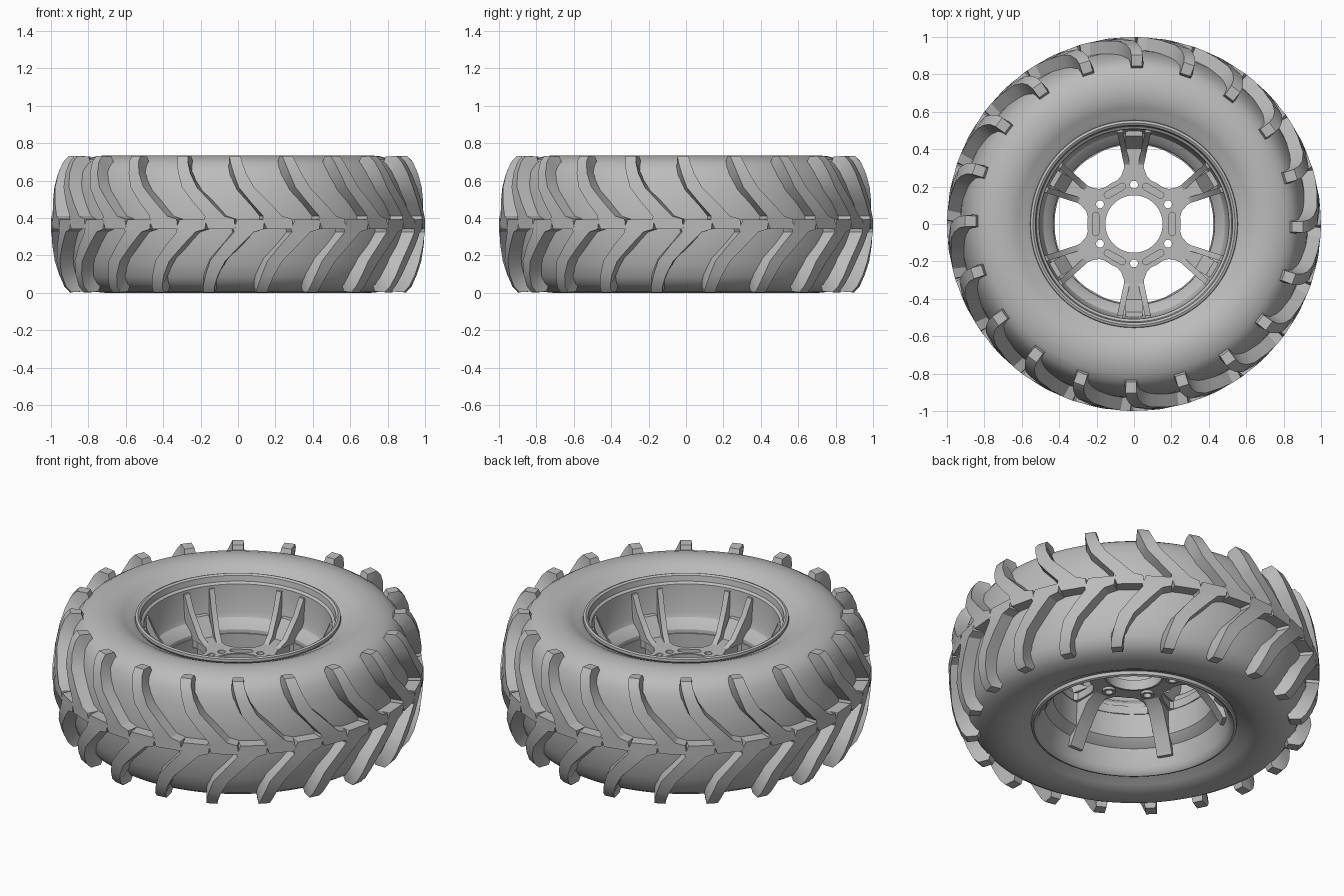
import bpy, bmesh
from math import sin, cos, pi, radians
from mathutils import Matrix

if "Cube" in bpy.data.objects:
    bpy.data.objects.remove(bpy.data.objects["Cube"], do_unlink=True)

H = 0.735          # overall height
MID = H / 2
grey = bpy.data.materials.new("plain grey")
grey.use_nodes = True
grey.diffuse_color = (0.5, 0.5, 0.5, 1)
node = grey.node_tree.nodes["Principled BSDF"]
node.inputs["Base Color"].default_value = (0.5, 0.5, 0.5, 1)
node.inputs["Roughness"].default_value = 0.7


def finish(name, bm, angle=30):
    bmesh.ops.recalc_face_normals(bm, faces=bm.faces)
    mesh = bpy.data.meshes.new(name)
    bm.to_mesh(mesh)
    bm.free()
    mesh.materials.append(grey)
    obj = bpy.data.objects.new(name, mesh)
    bpy.context.collection.objects.link(obj)
    bpy.ops.object.select_all(action='DESELECT')
    obj.select_set(True)
    bpy.context.view_layer.objects.active = obj
    bpy.ops.object.shade_smooth_by_angle(angle=radians(angle))
    return obj


def polar(r, a, z):
    """Point at radius r, angle a in degrees from the front, height z."""
    return (r * sin(radians(a)), -r * cos(radians(a)), z)


def skin(bm, rings, closed):
    """Bridge equal loops of points; cap the ends unless closed."""
    loops = [[bm.verts.new(p) for p in ring] for ring in rings]
    pairs = list(zip(loops, loops[1:])) + ([(loops[-1], loops[0])] if closed else [])
    for a, b in pairs:
        for i in range(len(a)):
            j = (i + 1) % len(a)
            bm.faces.new((a[i], a[j], b[j], b[i]))
    if not closed:
        bm.faces.new(loops[0])
        bm.faces.new(loops[-1])


def lathe(name, profile, steps=120, angle=30):
    bm = bmesh.new()
    skin(bm, [[polar(r, 360 * i / steps, z) for r, z in profile] for i in range(steps)], True)
    return finish(name, bm, angle)


def prism(bm, outline, near, far, width, turn):
    """Radial web: (r, z) outline, sideways offset going from near to far."""
    r0, r1 = outline[0][0], max(r for r, z in outline)
    rot = Matrix.Rotation(radians(turn), 3, 'Z')
    rings = []
    for side in (-1, 1):
        ring = []
        for r, z in outline:
            y = near + (far - near) * (r - r0) / (r1 - r0) + side * width / 2
            ring.append(rot @ Matrix.Translation((r, y, z)).translation)
        rings.append(ring)
    skin(bm, rings, False)


def circle(r, cx=0, cy=0, n=24):
    return [(cx + r * cos(2 * pi * i / n), cy + r * sin(2 * pi * i / n)) for i in range(n)]


def plate(name, loops, z0, z1):
    """Flat plate with holes, from filled outlines."""
    cu = bpy.data.curves.new(name, 'CURVE')
    cu.dimensions, cu.fill_mode, cu.extrude = '2D', 'BOTH', (z1 - z0) / 2
    for pts in loops:
        sp = cu.splines.new('POLY')
        sp.points.add(len(pts) - 1)
        for p, (x, y) in zip(sp.points, pts):
            p.co = (x, y, 0, 1)
        sp.use_cyclic_u = True
    obj = bpy.data.objects.new(name, cu)
    bpy.context.collection.objects.link(obj)
    obj.location.z = (z0 + z1) / 2
    bpy.ops.object.select_all(action='DESELECT')
    obj.select_set(True)
    bpy.context.view_layer.objects.active = obj
    bpy.ops.object.convert(target='MESH')
    obj = bpy.context.object
    obj.data.materials.clear()
    obj.data.materials.append(grey)
    bpy.ops.object.shade_smooth_by_angle(angle=radians(30))


# Tyre carcass: half profile mirrored about the mid height
half = [(.525, .655), (.555, .68), (.585, .69), (.62, .712), (.66, .728), (.71, .735),
        (.76, .73), (.81, .715), (.85, .69), (.88, .65), (.905, .58), (.925, .48)]
lathe("tyre_carcass", half + [(.932, MID)] + [(r, H - z) for r, z in reversed(half)], angle=50)

# Tread lugs: outer r, outer z, base r, base z, angle, half width in degrees
lug = [(.845, .728, .82, .66, -1, 1.9), (.905, .732, .84, .64, -1, 1.9),
       (.935, .70, .86, .62, -.6, 1.9), (.962, .64, .88, .60, .6, 2),
       (.982, .565, .90, .55, 2.6, 2.4), (.993, .48, .91, .48, 7, 2.8),
       (.999, .41, .915, .41, 10.8, 3), (1, .395, .915, .395, 12.2, 4.6),
       (1, .342, .915, .342, 13, 4.2)]
for name, flip, shift in (("upper_tread_lugs", False, 0), ("lower_tread_lugs", True, -9)):
    bm = bmesh.new()
    for k in range(20):
        rings = []
        for ro, zo, ri, zi, a, w in lug:
            a += 18 * k + shift
            if flip:
                zo, zi = H - zo, H - zi
            rings.append([polar(ro, a - w, zo), polar(ro, a + w, zo),
                          polar(ri, a + w + .7, zi), polar(ri, a - w - .7, zi)])
        skin(bm, rings, False)
    finish(name, bm, 25)

# Rim barrel with flanges, wells and ledges
lathe("rim_barrel", [(.555, .685), (.553, .70), (.54, .705), (.528, .697), (.522, .665),
                     (.508, .655), (.497, .50), (.485, .47), (.45, .445), (.432, .42),
                     (.428, .36), (.435, .21), (.455, .19), (.485, .17), (.51, .07),
                     (.525, .04), (.54, .03), (.553, .035), (.555, .05),
                     (.535, .09), (.52, .2), (.52, .55), (.535, .655)])

# Hub disc with six windows, bolt holes and shallow slots
window_half = [(.425, 7), (.425, 14), (.424, 20), (.405, 22), (.36, 21.5), (.30, 19.5),
               (.265, 15), (.25, 9)]
window = [(r, -a) for r, a in window_half] + [(.25, 0)] + list(reversed(window_half))
holes, slots = [circle(.155, n=64)], []
for k in range(6):
    a0 = radians(60 * k)
    holes.append([(r * cos(a0 + radians(a)), r * sin(a0 + radians(a))) for r, a in window])
    b = a0 + radians(30)
    holes.append(circle(.021, .21 * cos(b), .21 * sin(b)))
    slot = []
    for i in range(20):
        t = 2 * pi * i / 20
        x, y = .205 + .018 * cos(t), .018 * sin(t) + (.045 if sin(t) >= 0 else -.045)
        slot.append((x * cos(a0) - y * sin(a0), x * sin(a0) + y * cos(a0)))
    slots.append(slot)
plate("hub_disc_back", [circle(.44, n=96)] + holes, .35, .38)
plate("hub_disc_face", [circle(.44, n=96)] + holes + slots, .38, .40)

# Spokes: twin fins up the barrel above, one web below
bm = bmesh.new()
for k in range(6):
    turn = 30 + 60 * k
    for s in (-1, 1):
        prism(bm, [(.31, .395), (.37, .43), (.45, .55), (.49, .64), (.508, .64), (.508, .395)],
              s * .036, s * .078, .032, turn)
    prism(bm, [(.40, .395), (.47, .50), (.505, .50), (.505, .395)], 0, 0, .09, turn)
finish("spoke_fins", bm)
bm = bmesh.new()
for k in range(6):
    prism(bm, [(.25, .36), (.34, .32), (.43, .20), (.48, .11), (.51, .11), (.51, .36)],
          0, 0, .085, 30 + 60 * k)
finish("spoke_webs", bm)

# Bosses behind the bolt holes and a lip round the bore
bosses = []
for k in range(6):
    b = radians(30 + 60 * k)
    c = (.21 * cos(b), .21 * sin(b))
    bosses += [circle(.036, *c), circle(.021, *c)]
plate("bolt_bosses", bosses, .335, .352)
lathe("bore_lip", [(.153, .345), (.153, .405), (.165, .405), (.165, .345)], 64)

# Valve stem on the lower barrel
bm = bmesh.new()
bmesh.ops.create_cone(bm, cap_ends=True, segments=16, radius1=.013, radius2=.016, depth=.08,
                      matrix=Matrix.Translation((.455, .04, .165)) @ Matrix.Rotation(.5, 4, 'Y'))
finish("valve_stem", bm)
